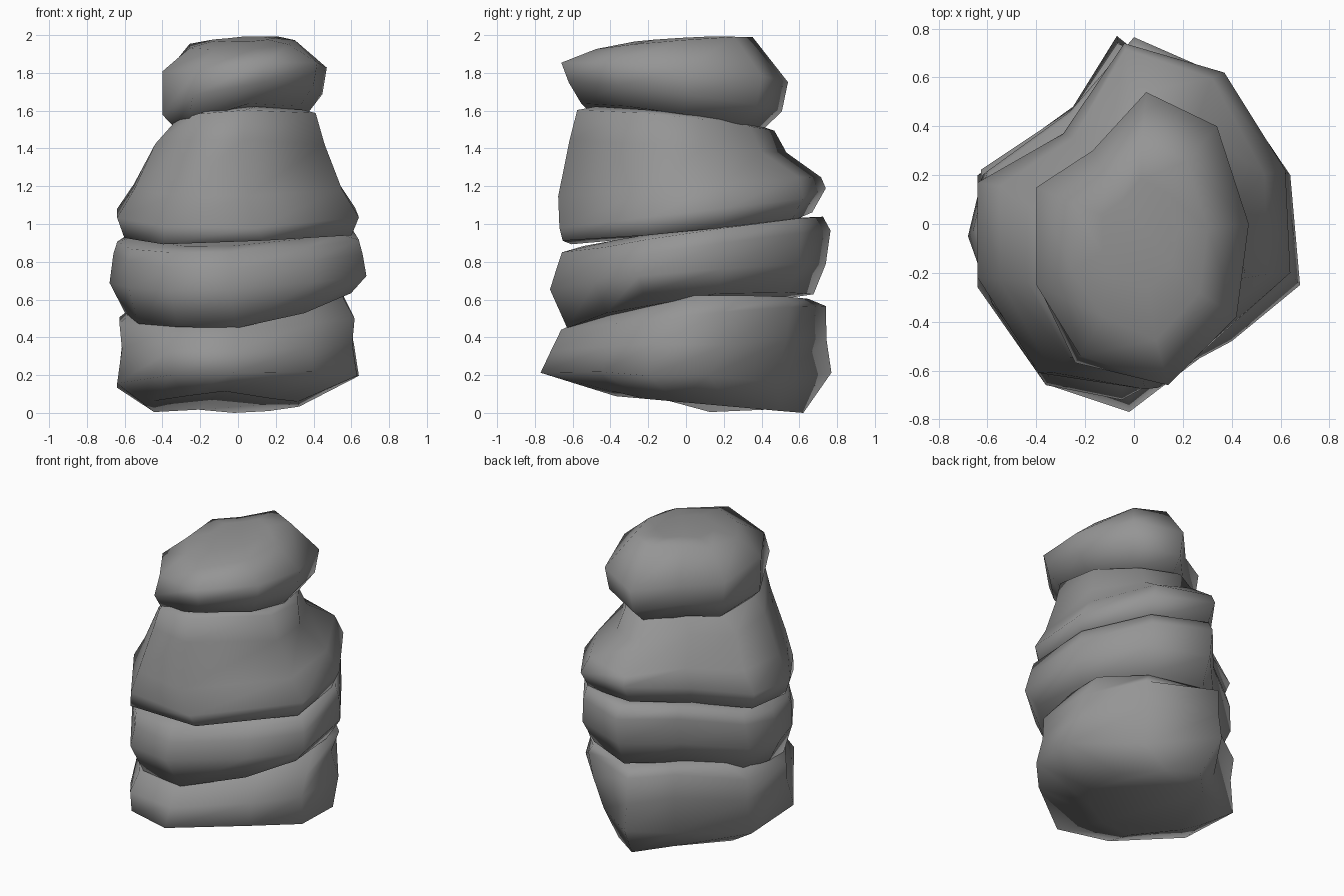
import bpy
import bmesh
import math

grey = bpy.data.materials.new("stone grey")
grey.diffuse_color = (0.30, 0.30, 0.30, 1)


def stone(name, outline, rings, dents):
    """Loft tilted, scaled copies of an outline, then nudge single corners.
    ring = (scale x, scale y, shift x, shift y, height, tilt along x, tilt along y)
    dents = {(ring, corner): (dx, dy, dz)}"""
    bm = bmesh.new()
    loops = []
    for r, (sx, sy, dx, dy, z, tx, ty) in enumerate(rings):
        loop = []
        for i, (px, py) in enumerate(outline):
            x, y = px * sx + dx, py * sy + dy
            h = z + tx * x + ty * y
            nx, ny, nz = dents.get((r, i), (0, 0, 0))
            loop.append(bm.verts.new((x + nx, y + ny, max(0.0, min(2.0, h + nz)))))
        loops.append(loop)
    n = len(outline)
    for low, high in zip(loops, loops[1:]):
        for i in range(n):
            j = (i + 1) % n
            bm.faces.new((low[i], low[j], high[j], high[i]))
    bm.faces.new(loops[0][::-1])
    bm.faces.new(loops[-1])
    bmesh.ops.recalc_face_normals(bm, faces=bm.faces)
    mesh = bpy.data.meshes.new(name)
    bm.to_mesh(mesh)
    bm.free()
    mesh.materials.append(grey)
    obj = bpy.data.objects.new(name, mesh)
    bpy.context.collection.objects.link(obj)
    bpy.ops.object.select_all(action='DESELECT')
    obj.select_set(True)
    bpy.context.view_layer.objects.active = obj
    bpy.ops.object.shade_smooth_by_angle(angle=math.radians(100))


# Base stone: pointed front, underside lifting towards the front
stone("base_stone",
      [(-0.02, -0.77), (0.40, -0.45), (0.63, -0.20), (0.64, 0.22), (0.37, 0.60),
       (-0.07, 0.77), (-0.25, 0.48), (-0.64, 0.20), (-0.64, -0.26), (-0.36, -0.67)],
      [(0.60, 0.69, -0.06, 0.09, 0.055, 0, -0.09),
       (1.00, 1.00, 0, 0, 0.175, 0.05, -0.05),
       (0.96, 0.94, 0, 0.02, 0.36, 0.02, 0.04),
       (0.98, 0.91, 0, 0.04, 0.50, 0.02, 0.09),
       (0.84, 0.62, 0.02, 0.17, 0.605, 0.03, 0)],
      {(0, 0): (0, 0.05, 0.02), (0, 5): (0.08, 0, 0), (0, 7): (0, -0.10, -0.03),
       (1, 2): (0, 0, -0.02), (1, 3): (0, -0.10, 0), (1, 4): (-0.07, -0.13, 0.0),
       (1, 5): (0, 0, 0.08), (1, 9): (0.01, 0.01, 0.01),
       (2, 0): (0, -0.01, 0), (2, 3): (0, -0.01, -0.02), (2, 4): (-0.02, -0.05, 0),
       (2, 9): (-0.015, -0.05, 0), (3, 3): (-0.05, -0.05, 0), (3, 4): (0, -0.04, 0),
       (4, 7): (0.05, -0.06, 0)})

# Second stone: flat slab leaning up towards the back, notched at the rear
stone("lower_middle_stone",
      [(-0.05, -0.72), (0.40, -0.48), (0.68, -0.25), (0.64, 0.20), (0.37, 0.60), (0.00, 0.75),
       (-0.27, 0.45), (-0.62, 0.20), (-0.68, -0.05), (-0.60, -0.35), (-0.36, -0.66)],
      [(0.88, 0.86, 0, -0.01, 0.555, 0.08, 0.13),
       (1.00, 1.00, 0, 0, 0.72, 0.04, 0.09),
       (0.97, 0.98, 0, 0.02, 0.86, 0.02, 0.14),
       (0.94, 0.94, 0, 0.02, 0.93, 0.03, 0.15),
       (0.78, 0.78, 0, 0.02, 0.955, 0.03, 0.13)],
      {(0, 0): (0.04, 0, -0.02), (0, 2): (0, 0, 0.06), (0, 3): (0, 0, 0.01),
       (0, 4): (0, 0.03, -0.01), (0, 5): (0, 0.04, -0.01), (0, 8): (0, 0, 0.03),
       (1, 5): (0, -0.01, 0), (2, 5): (0, 0.01, 0), (1, 9): (0.02, 0.02, 0),
       (3, 10): (-0.02, 0, 0.02), (3, 0): (0, 0, 0.02)})

# Third stone: tall, steep front, tapering to the top
stone("upper_middle_stone",
      [(0.10, -0.67), (0.64, -0.20), (0.62, 0.22), (0.37, 0.62), (-0.04, 0.74),
       (-0.29, 0.37), (-0.64, 0.17), (-0.64, -0.22), (-0.39, -0.61)],
      [(0.94, 0.93, 0, -0.02, 0.955, 0.01, 0.10),
       (1.00, 1.00, 0, 0, 1.06, 0, 0.12),
       (0.86, 0.98, 0, -0.01, 1.20, 0, 0.08),
       (0.70, 0.80, 0.01, -0.06, 1.41, 0, -0.06),
       (0.58, 0.74, 0.04, -0.08, 1.54, 0.06, -0.10),
       (0.46, 0.58, 0.05, -0.09, 1.57, 0.04, -0.10)],
      {(0, 0): (0.04, -0.01, 0.02), (0, 8): (-0.03, -0.02, 0), (0, 4): (0, 0, 0.04),
       (1, 4): (0, 0, 0.04), (2, 4): (0, 0, -0.01), (2, 0): (-0.04, -0.01, 0),
       (3, 0): (-0.05, -0.02, 0), (4, 0): (-0.06, 0, 0),
       (3, 3): (-0.02, -0.04, 0), (3, 2): (-0.03, -0.03, 0), (4, 3): (-0.03, -0.04, 0),
       (4, 6): (0.04, 0, 0), (4, 8): (-0.03, -0.02, 0)})

# Top stone: small, low bulge at the left front
stone("top_stone",
      [(0.14, -0.66), (0.42, -0.38), (0.47, 0.00), (0.34, 0.40), (0.05, 0.54),
       (-0.17, 0.30), (-0.40, 0.15), (-0.40, -0.25), (-0.20, -0.52)],
      [(0.80, 0.78, -0.01, -0.02, 1.55, 0.08, -0.15),
       (0.95, 0.94, 0, 0, 1.66, 0.06, -0.13),
       (1.00, 1.00, 0, 0, 1.79, 0.08, -0.08),
       (0.64, 0.69, 0, -0.02, 1.96, 0.05, 0.08),
       (0.35, 0.38, 0.01, -0.02, 1.98, 0.04, 0.06)],
      {(0, 7): (0, 0, -0.05), (0, 8): (-0.09, -0.03, -0.06), (0, 0): (-0.04, -0.02, 0),
       (1, 8): (-0.05, -0.08, -0.03), (1, 7): (-0.02, 0, -0.09),
       (2, 6): (0, 0, 0.03), (2, 7): (0, 0, 0.03), (2, 8): (-0.02, -0.02, 0)})
